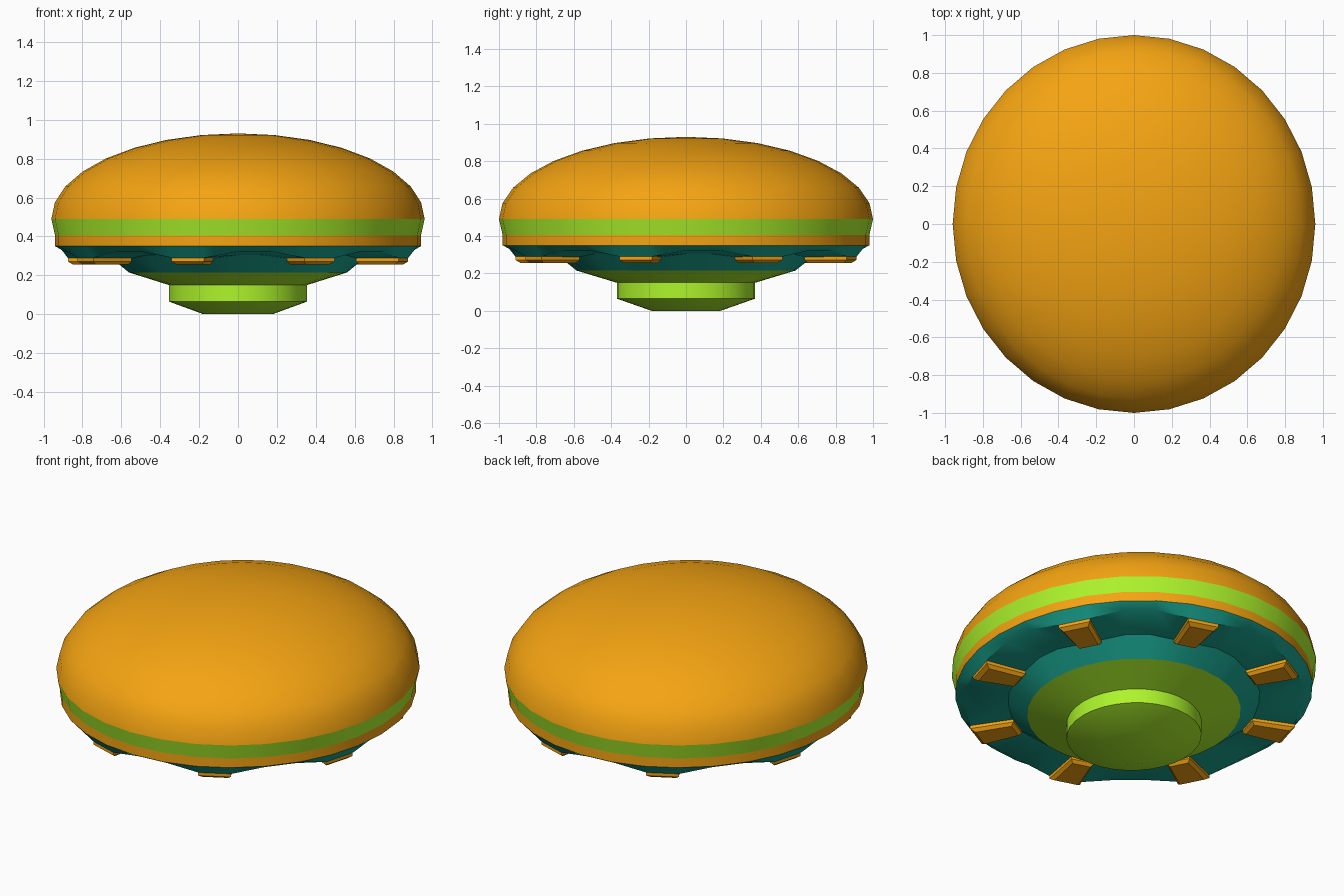
import bpy, bmesh
from math import sin, cos, pi, radians

if "Cube" in bpy.data.objects:
    bpy.data.objects.remove(bpy.data.objects["Cube"])

SIDES = 32
X_SCALE = 0.96          # the saucer is slightly narrower in x
STEP = 2 * pi / SIDES


def material(name, rgb):
    m = bpy.data.materials.new(name)
    m.diffuse_color = (*rgb, 1)
    m.use_nodes = True
    m.node_tree.nodes["Principled BSDF"].inputs["Base Color"].default_value = m.diffuse_color
    return m


ORANGE = material("orange", (0.91, 0.37, 0.006))
GREEN = material("green", (0.42, 0.91, 0.025))
TEAL = material("teal", (0.01, 0.39, 0.29))


def point(r, a, z):
    """Angle is measured counter-clockwise from the front (-y)."""
    return (X_SCALE * r * sin(a), -r * cos(a), z)


def finish(name, bm, mat, angle=30):
    bmesh.ops.remove_doubles(bm, verts=bm.verts, dist=1e-5)
    mesh = bpy.data.meshes.new(name)
    bm.to_mesh(mesh)
    bm.free()
    mesh.materials.append(mat)
    mesh.shade_smooth()
    mesh.set_sharp_from_angle(angle=radians(angle))
    obj = bpy.data.objects.new(name, mesh)
    bpy.context.collection.objects.link(obj)


def lathe(name, profile, mat, cap_bottom=False, angle=30):
    """Profile runs top to bottom: (radius, z) or (radius, pad z, gap z)."""
    bm = bmesh.new()
    rings = []
    for r, *z in profile:
        rings.append([bm.verts.new(point(r, i * STEP, z[0] if i % 4 > 1 else z[-1]))
                      for i in range(SIDES)])
    for up, low in zip(rings, rings[1:]):
        for i in range(SIDES):
            k = (i + 1) % SIDES
            bm.faces.new((up[i], low[i], low[k], up[k]))
    if cap_bottom:
        bm.faces.new(rings[-1][::-1])
    bmesh.ops.dissolve_degenerate(bm, dist=1e-5, edges=bm.edges)
    finish(name, bm, mat, angle)


# Domed upper hull, half of a flattened sphere
lathe("dome", [(sin(j * STEP), 0.49 + 0.44 * cos(j * STEP)) for j in range(9)], ORANGE)

# Rim bands
lathe("green_band", [(1.0, 0.49), (0.98, 0.404)], GREEN)
lathe("lower_orange_band", [(0.98, 0.404), (0.98, 0.35)], ORANGE)

# Underside with eight lowered pads and raised gaps between them
lathe("underside", [(0.98, 0.35), (0.93, 0.29, 0.322), (0.69, 0.288, 0.305),
                    (0.585, 0.215)], TEAL)

# Central hub
lathe("hub", [(0.585, 0.215), (0.37, 0.15), (0.37, 0.065), (0.185, 0.0)],
      GREEN, cap_bottom=True)

# Eight lamps, one on each pad
for n in range(8):
    bm = bmesh.new()
    a0, a1 = (2 + 4 * n) * STEP, (3 + 4 * n) * STEP
    loops = []
    for z, r0, r1, inset in ((0.295, 0.685, 0.93, 0), (0.272, 0.685, 0.93, 0),
                             (0.255, 0.70, 0.905, 0.02)):
        b0, b1 = a0 + inset, a1 - inset
        loops.append([bm.verts.new(point(r, a, z))
                      for r, a in ((r0, b0), (r1, b0), (r1, b1), (r0, b1))])
    for up, low in zip(loops, loops[1:]):
        for i in range(4):
            k = (i + 1) % 4
            bm.faces.new((up[i], low[i], low[k], up[k]))
    bm.faces.new(loops[0])
    bm.faces.new(loops[-1][::-1])
    bmesh.ops.recalc_face_normals(bm, faces=bm.faces)
    finish(f"lamp_{n + 1}", bm, ORANGE)
